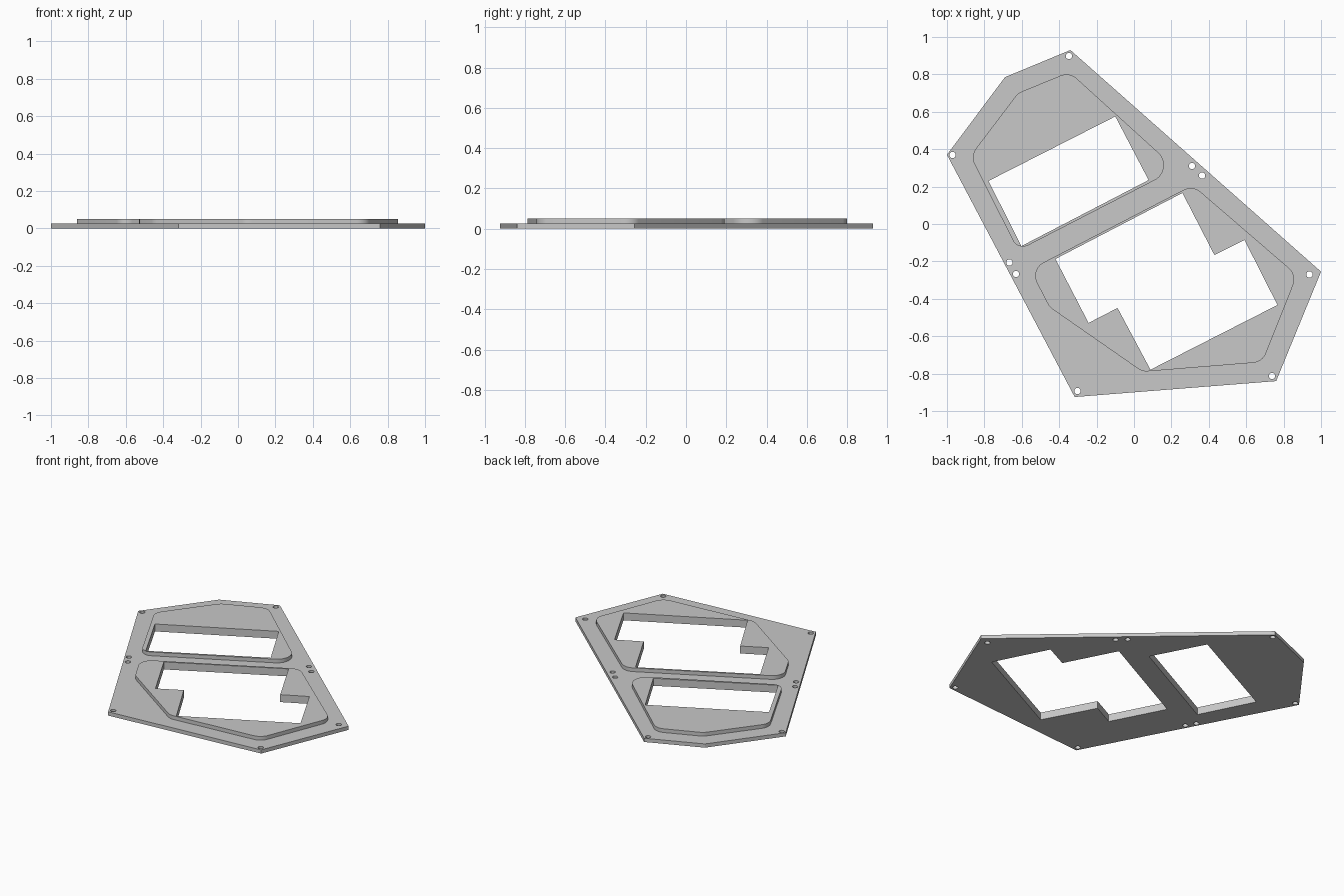
import bpy
import math
from mathutils import Vector

if "Cube" in bpy.data.objects:
    bpy.data.objects.remove(bpy.data.objects["Cube"], do_unlink=True)

LAYER = 0.025      # thickness of each layer
SCREW_RADIUS = 0.017

grey = bpy.data.materials.new("light grey")
grey.use_nodes = True
colour = (0.58, 0.58, 0.58, 1)
grey.diffuse_color = colour
grey.node_tree.nodes["Principled BSDF"].inputs["Base Color"].default_value = colour


def circle(x, y, radius, sides=24):
    steps = [2 * math.pi * i / sides for i in range(sides)]
    return [(x + radius * math.cos(a), y + radius * math.sin(a)) for a in steps]


def rounded(corners, steps=8):
    """Fillet every (x, y, radius) corner with an arc."""
    points = []
    for i, (x, y, radius) in enumerate(corners):
        p = Vector((x, y))
        u = (Vector(corners[i - 1][:2]) - p).normalized()
        v = (Vector(corners[(i + 1) % len(corners)][:2]) - p).normalized()
        half = u.angle(v) / 2
        centre = p + (u + v).normalized() * radius / math.sin(half)
        start = p + u * radius / math.tan(half) - centre
        end = p + v * radius / math.tan(half) - centre
        for k in range(steps + 1):
            t = k / steps
            arm = start.lerp(end, t).normalized() * radius
            points.append(tuple(centre + arm))
    return points


def sheet(name, outlines, bottom):
    """Extrude a flat outline, with further loops as openings."""
    curve = bpy.data.curves.new(name + " profile", 'CURVE')
    curve.dimensions = '2D'
    curve.fill_mode = 'BOTH'
    curve.extrude = LAYER / 2
    for loop in outlines:
        spline = curve.splines.new('POLY')
        spline.points.add(len(loop) - 1)
        for point, (x, y) in zip(spline.points, loop):
            point.co = (x, y, 0, 1)
        spline.use_cyclic_u = True
    obj = bpy.data.objects.new(name, curve)
    bpy.context.collection.objects.link(obj)
    obj.location.z = bottom + LAYER / 2
    bpy.ops.object.select_all(action='DESELECT')
    obj.select_set(True)
    bpy.context.view_layer.objects.active = obj
    bpy.ops.object.convert(target='MESH')
    obj = bpy.context.object
    obj.data.materials.clear()
    obj.data.materials.append(grey)
    bpy.ops.object.shade_smooth_by_angle(angle=math.radians(25))
    return obj


# Openings
rear_window = [(-0.10, 0.575), (0.078, 0.235), (-0.602, -0.118), (-0.778, 0.23)]
front_window = [(0.259, 0.166), (0.43, -0.166), (0.591, -0.086), (0.767, -0.433),
                (0.088, -0.779), (-0.088, -0.449), (-0.243, -0.529), (-0.42, -0.187)]
screws = [(-0.348, 0.898), (-0.97, 0.369), (-0.666, -0.206), (-0.631, -0.267),
          (-0.302, -0.893), (0.738, -0.813), (0.938, -0.27), (0.31, 0.31),
          (0.364, 0.259)]

# Base plate with windows and screw holes
plate = [(-0.34, 0.93), (-0.69, 0.785), (-1.0, 0.37), (-0.317, -0.925),
         (0.76, -0.84), (1.0, -0.255)]
screw_holes = [circle(x, y, SCREW_RADIUS) for x, y in screws]
sheet("base_plate", [plate, rear_window, front_window] + screw_holes, 0)

# Raised panels around each window
rear_panel = rounded([(-0.345, 0.813, 0.08), (-0.62, 0.70, 0.08), (-0.875, 0.364, 0.08),
                      (-0.62, -0.142, 0.06), (0.227, 0.294, 0.09)])
front_panel = rounded([(0.314, 0.208, 0.08), (0.872, -0.273, 0.08), (0.687, -0.738, 0.08),
                       (0.045, -0.79, 0.08), (-0.452, -0.444, 0.08), (-0.556, -0.243, 0.08)])
sheet("rear_raised_panel", [rear_panel, rear_window], LAYER)
sheet("front_raised_panel", [front_panel, front_window], LAYER)
